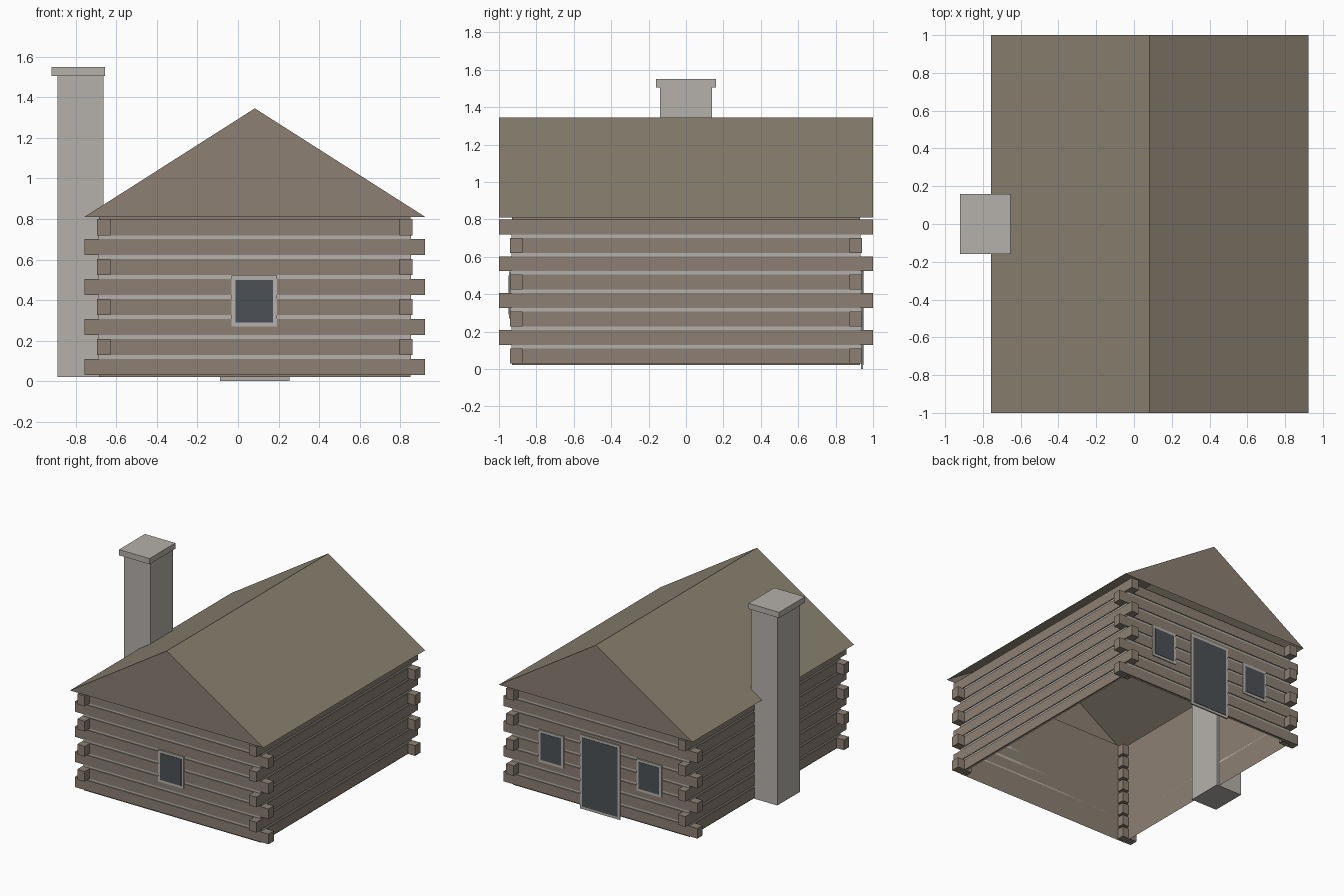
import bpy
import bmesh

if "Cube" in bpy.data.objects:
    bpy.data.objects.remove(bpy.data.objects["Cube"])


def material(name, rgb):
    mat = bpy.data.materials.new(name)
    mat.use_nodes = True
    mat.diffuse_color = (*rgb, 1)
    bsdf = mat.node_tree.nodes["Principled BSDF"]
    bsdf.inputs["Base Color"].default_value = (*rgb, 1)
    bsdf.inputs["Roughness"].default_value = 0.9
    return mat


WOOD = material("log brown", (0.262, 0.216, 0.171))
ROOF = material("roof brown", (0.254, 0.220, 0.165))
STONE = material("pale grey", (0.462, 0.440, 0.407))
GLASS = material("dark glass", (0.072, 0.083, 0.093))

CX = 0.083                      # house centre line
WALL = (0.767, 0.93)            # half sizes of the wall sheet
OUT = (0.777, 0.94)             # outer log faces
INN = (0.712, 0.875)            # inner faces of the corner blocks
LONG = (0.84, 1.0)              # protruding log ends
COURSES, BASE, PITCH, LOG_H = 8, 0.03, 0.0985, 0.08
FLOOR, EAVE, RIDGE = 0.02, 0.81, 1.345


def finish(name, bm, *mats):
    mesh = bpy.data.meshes.new(name)
    bm.to_mesh(mesh)
    bm.free()
    for mat in mats:
        mesh.materials.append(mat)
    obj = bpy.data.objects.new(name, mesh)
    bpy.context.collection.objects.link(obj)
    return obj


def boxes(name, mat, spans):
    """One object from boxes given as (x0, x1), (y0, y1), (z0, z1)."""
    bm = bmesh.new()
    for span in spans:
        verts = bmesh.ops.create_cube(bm, size=1)["verts"]
        for v in verts:
            for axis, (a, b) in enumerate(span):
                v.co[axis] = (a + b) / 2 + v.co[axis] * abs(b - a)
    return finish(name, bm, mat)


def mirrored(sign, a, b, centre=0):
    return tuple(sorted((centre + sign * a, centre + sign * b)))


# Wall sheet, open at the bottom and top
bm = bmesh.new()
corners = [(CX + sx * WALL[0], sy * WALL[1])
           for sx, sy in ((-1, -1), (1, -1), (1, 1), (-1, 1))]
low = [bm.verts.new((x, y, FLOOR)) for x, y in corners]
high = [bm.verts.new((x, y, EAVE)) for x, y in corners]
for i in range(4):
    j = (i + 1) % 4
    bm.faces.new((low[i], low[j], high[j], high[i]))
finish("walls", bm, WOOD)

# Log faces, mortar lines and crossing log ends
logs, mortar, ends = [], [], []
for i in range(COURSES):
    z = BASE + i * PITCH
    rows = [(logs, (z, z + LOG_H), OUT)]
    if i < COURSES - 1:
        rows.append((mortar, (z + LOG_H, z + PITCH), (WALL[0] + 0.003, WALL[1] + 0.003)))
    for target, height, face in rows:
        for s in (-1, 1):
            target.append(((CX - WALL[0], CX + WALL[0]),
                           mirrored(s, WALL[1], face[1]), height))
            target.append((mirrored(s, WALL[0], face[0], CX),
                           (-WALL[1], WALL[1]), height))
    # Alternate courses run past the corner in x, then in y
    reach_x, reach_y = (LONG[0], OUT[1]) if i % 2 == 0 else (OUT[0], LONG[1])
    for sx in (-1, 1):
        for sy in (-1, 1):
            ends.append((mirrored(sx, INN[0], reach_x, CX),
                         mirrored(sy, INN[1], reach_y), (z, z + LOG_H)))
boxes("wall_logs", WOOD, logs)
boxes("mortar_lines", STONE, mortar)
boxes("log_ends", WOOD, ends)

# Gabled roof shell, open underneath
bm = bmesh.new()
profile = [(CX - LONG[0], EAVE), (CX + LONG[0], EAVE), (CX, RIDGE)]
front = [bm.verts.new((x, -LONG[1], z)) for x, z in profile]
back = [bm.verts.new((x, LONG[1], z)) for x, z in profile]
bm.faces.new(front)
bm.faces.new(back[::-1])
for a, b in ((1, 2), (2, 0)):
    bm.faces.new((front[b], front[a], back[a], back[b]))
bm.normal_update()
for f in bm.faces:
    f.material_index = 0 if abs(f.normal.y) > 0.5 else 1
finish("roof", bm, WOOD, ROOF)

# Chimney with cap
boxes("chimney", STONE, [((-0.89, -0.663), (-0.14, 0.14), (FLOOR, 1.505))])
boxes("chimney_cap", STONE, [((-0.92, -0.655), (-0.16, 0.16), (1.505, 1.55))])


# Framed openings: frame plate with a dark pane on it
def opening(name, side, x, half, z0, z1, border=0.02):
    boxes(name + "_frame", STONE, [((x - half, x + half),
          mirrored(side, 0.936, 0.947), (z0, z1))])
    inner = half - border
    boxes(name + "_pane", GLASS, [((x - inner, x + inner),
          mirrored(side, 0.944, 0.95), (z0 + border, z1 - border))])


opening("front_window", -1, CX - 0.003, 0.112, 0.27, 0.52)
opening("back_door", 1, CX, 0.172, 0, 0.58)
for label, s in (("left", 1), ("right", -1)):
    opening("back_window_" + label, 1, CX + s * 0.425, 0.108, 0.27, 0.52)
